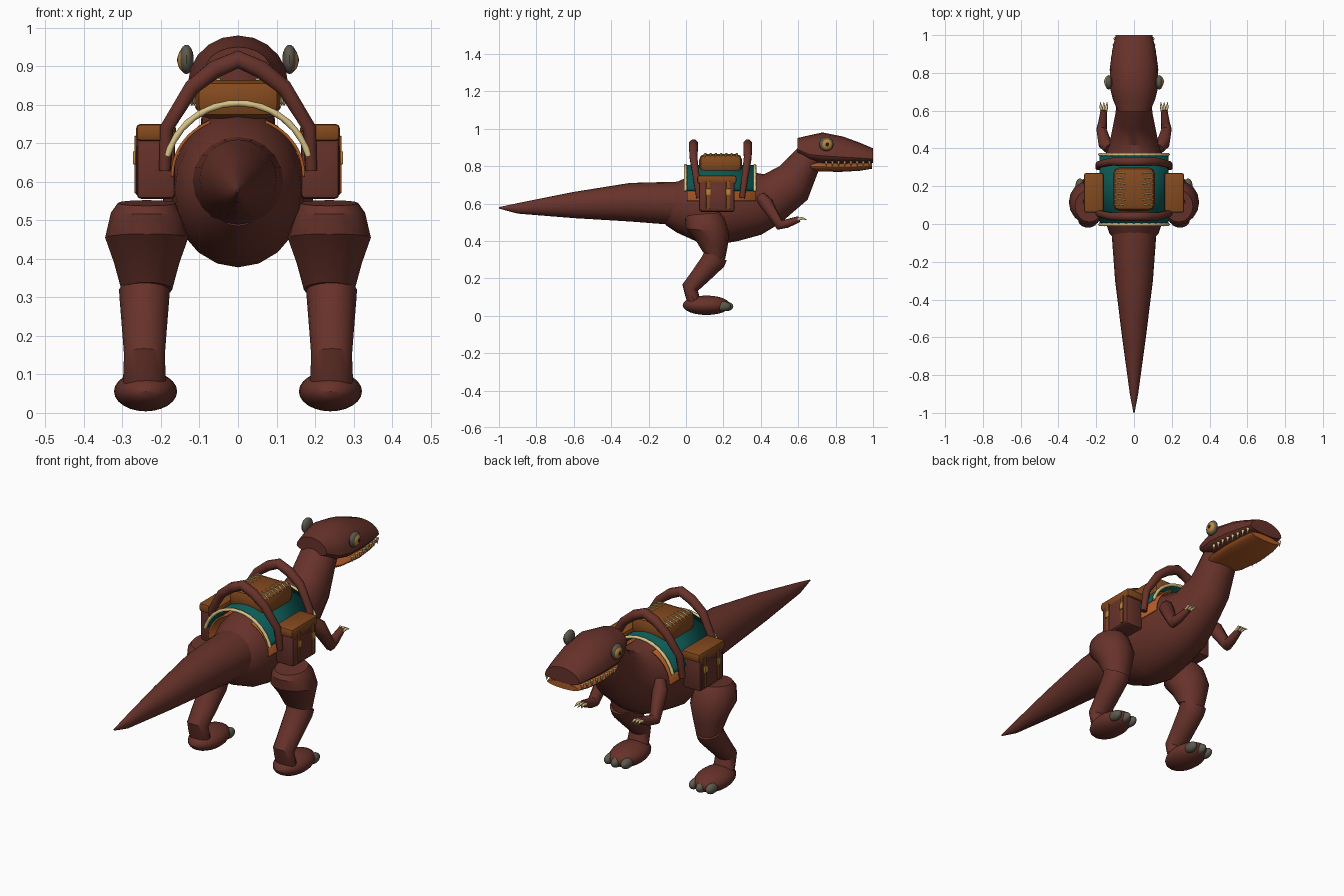
import bpy, bmesh
from math import sin, cos, pi, radians
from mathutils import Vector

cube = bpy.data.objects.get("Cube")
if cube:
    bpy.data.objects.remove(cube, do_unlink=True)


def material(name, r, g, b):
    m = bpy.data.materials.new(name)
    m.use_nodes = True
    m.diffuse_color = (r, g, b, 1)
    m.node_tree.nodes["Principled BSDF"].inputs["Base Color"].default_value = (r, g, b, 1)
    return m


HIDE = material("brown hide", .135, .032, .023)
TAN = material("tan leather", .23, .068, .013)
TEAL = material("teal cloth", .004, .1, .09)
ORANGE = material("orange", .42, .1, .018)
CREAM = material("cream", .68, .54, .24)
GREY = material("grey horn", .11, .1, .075)
AMBER = material("amber", .5, .24, .04)
BLACK = material("black pupil", .01, .01, .01)


def finish(ob, mat, angle=32):
    ob.data.materials.clear()
    ob.data.materials.append(mat)
    bpy.ops.object.select_all(action='DESELECT')
    ob.select_set(True)
    bpy.context.view_layer.objects.active = ob
    bpy.ops.object.shade_smooth_by_angle(angle=radians(angle))
    return ob


def from_bmesh(name, bm, mat):
    bmesh.ops.recalc_face_normals(bm, faces=bm.faces[:])
    me = bpy.data.meshes.new(name)
    bm.to_mesh(me)
    bm.free()
    ob = bpy.data.objects.new(name, me)
    bpy.context.collection.objects.link(ob)
    return finish(ob, mat)


def loft(name, rings, mat, x=0, low=1, n=20):
    """Each ring: y, z, half width, half depth, tilt of the depth axis from z."""
    bm = bmesh.new()
    loops = []
    for y, z, rx, rd, tilt in rings:
        t = radians(tilt)
        loop = []
        for i in range(n):
            a = 2 * pi * i / n
            d = rd * sin(a) * (low if sin(a) < 0 else 1)
            loop.append(bm.verts.new((x + rx * cos(a), y + d * sin(t), z + d * cos(t))))
        loops.append(loop)
    for p, q in zip(loops, loops[1:]):
        for i in range(n):
            j = (i + 1) % n
            bm.faces.new((p[i], p[j], q[j], q[i]))
    bm.faces.new(loops[0])
    bm.faces.new(loops[-1])
    return from_bmesh(name, bm, mat)


def ball(name, loc, size, mat):
    bm = bmesh.new()
    bmesh.ops.create_uvsphere(bm, u_segments=20, v_segments=12, radius=1)
    bmesh.ops.scale(bm, vec=size, verts=bm.verts)
    bmesh.ops.translate(bm, vec=loc, verts=bm.verts)
    return from_bmesh(name, bm, mat)


def box(name, loc, size, mat, bevel=.012):
    bm = bmesh.new()
    bmesh.ops.create_cube(bm, size=1)
    bmesh.ops.scale(bm, vec=size, verts=bm.verts)
    bmesh.ops.translate(bm, vec=loc, verts=bm.verts)
    bmesh.ops.bevel(bm, geom=bm.edges[:], offset=bevel, segments=2, profile=.5, affect='EDGES')
    return from_bmesh(name, bm, mat)


def tube(name, points, radii, mat):
    cu = bpy.data.curves.new(name, 'CURVE')
    cu.dimensions = '3D'
    cu.bevel_depth = 1
    cu.bevel_resolution = 2
    cu.use_fill_caps = True
    sp = cu.splines.new('POLY')
    sp.points.add(len(points) - 1)
    for p, co, r in zip(sp.points, points, radii):
        p.co = (*co, 1)
        p.radius = r
    ob = bpy.data.objects.new(name, cu)
    bpy.context.collection.objects.link(ob)
    bpy.ops.object.select_all(action='DESELECT')
    ob.select_set(True)
    bpy.context.view_layer.objects.active = ob
    bpy.ops.object.convert(target='MESH')
    return finish(bpy.context.object, mat, 50)


def arc(rx, rz, a0, a1, y, z=.618, n=24):
    angles = [radians(a0 + (a1 - a0) * i / n) for i in range(n + 1)]
    return [Vector((rx * cos(a), y, z + rz * sin(a))) for a in angles]


def arch(name, rx, rz, a0, a1, y0, y1, mat):
    bm = bmesh.new()
    p, q = ([bm.verts.new(v) for v in arc(rx, rz, a0, a1, y)] for y in (y0, y1))
    for i in range(len(p) - 1):
        bm.faces.new((p[i], p[i + 1], q[i + 1], q[i]))
    ob = from_bmesh(name, bm, mat)
    mod = ob.modifiers.new("thickness", 'SOLIDIFY')
    mod.thickness = .008
    mod.offset = 0
    return ob


# Body, neck and tail
loft("tail", [(-1, .577, .003, .004, 0), (-.9, .574, .022, .028, 0), (-.6, .592, .063, .07, 0),
              (-.3, .607, .1, .103, 0), (-.03, .6, .12, .117, 0), (.05, .6, .12, .117, 0)], HIDE)
loft("body", [(-.11, .575, .08, .09, 0), (-.05, .58, .13, .135, 0), (.05, .58, .164, .18, 0),
              (.16, .581, .175, .203, 0), (.28, .592, .167, .192, 0), (.38, .6, .148, .168, -8),
              (.46, .625, .123, .138, -18), (.575, .71, .1, .117, -40),
              (.65, .83, .09, .085, -40), (.69, .87, .08, .06, -40)], HIDE)

# Head and jaw
loft("head", [(.595, .89, .085, .06, 0), (.66, .862, .112, .103, 0), (.73, .855, .13, .125, 0),
              (.84, .848, .126, .11, 0), (.93, .843, .113, .082, 0), (1, .838, .097, .057, 0)],
     HIDE, low=.35)
loft("lower_jaw", [(.655, .8, .08, .025, 0), (.7, .798, .1, .026, 0), (.82, .794, .112, .025, 0),
                   (.93, .797, .105, .022, 0), (.995, .802, .09, .016, 0)], ORANGE)

# Saddle cloth with lining and rope edges
arch("cloth_lining", .17, .152, -2, 65, .005, .375, ORANGE)
arch("cloth_lining", .17, .152, 115, 182, .005, .375, ORANGE)
arch("saddle_cloth", .187, .184, 16, 164, 0, .365, TEAL)
for y in (-.003, .368):
    rope = arc(.19, .186, 15, 165, y)
    tube("rope_edge", rope, [.009 if i % 2 else .0075 for i in range(len(rope))], CREAM)

# Seat with stitching
box("seat", (0, .185, .815), (.22, .23, .1), TAN, .032)
for i in range(7):
    y = .1 + i * .028
    for s in (-1, 1):
        tube("seat_stitch", [(s * .045, y, .866), (s * .08, y + .006, .866), (s * .104, y, .85)],
             [.003, .004, .003], CREAM)

# Thick straps that arch over the seat and hold the bags
for top, bottom in ((.04, .07), (.33, .3)):
    half = [(.06, top, .892), (.12, top, .845), (.185, (top + bottom) / 2, .74), (.19, bottom, .63)]
    path = [(-x, y, z) for x, y, z in reversed(half)] + [(0, top, .918)] + half
    tube("strap", path, [.016, .019, .022, .025, .025, .025, .022, .019, .016], HIDE)

for s in (-1, 1):
    # Saddlebags
    box("saddlebag", (s * .213, .165, .648), (.1, .19, .185), HIDE)
    box("bag_lid", (s * .213, .165, .728), (.104, .21, .045), TAN)
    box("bag_pocket", (s * .258, .165, .63), (.014, .17, .13), HIDE, .004)
    for y in (.118, .225):
        box("bag_strap", (s * .264, y, .645), (.01, .02, .15), TAN, .003)
        box("buckle", (s * .269, y, .662), (.008, .026, .034), AMBER, .003)

    # Eyes
    ball("eye_socket", (s * .134, .75, .918), (.019, .038, .038), GREY)
    ball("eye", (s * .142, .753, .916), (.015, .029, .029), AMBER)
    ball("pupil", (s * .154, .755, .916), (.004, .011, .012), BLACK)

    # Teeth along the lip
    for i in range(8):
        y = .75 + i * .033
        x = s * (.121 - max(0, y - .82) * .13)
        tube("tooth", [(x, y, .828), (x, y, .798)], [.009, .001], CREAM)

    # Arms with claws
    tube("arm", [(s * .13, .4, .635), (s * .155, .43, .6), (s * .172, .5, .485),
                 (s * .166, .54, .493), (s * .16, .605, .517)], [.03, .037, .029, .024, .017], HIDE)
    for k in (-1, 0, 1):
        tube("hand_claw", [(s * .16 + k * .011, .598, .515), (s * .16 + k * .016, .622, .522),
                           (s * .16 + k * .018, .646, .512)], [.008, .007, .001], CREAM)

    # Legs: depth axis runs along y, tipped at the knee and ankle
    loft("thigh", [(.095, .545, .075, .085, 85), (.1, .52, .093, .105, 88), (.115, .455, .108, .115, 95),
                   (.135, .39, .085, .09, 103), (.15, .32, .066, .062, 108)], HIDE, x=s * .237, n=16)
    loft("shin", [(.158, .32, .066, .064, 112), (.145, .29, .064, .065, 115), (.08, .215, .058, .053, 118),
                  (.022, .15, .053, .045, 112), (.035, .1, .055, .04, 100),
                  (.05, .06, .055, .04, 90)], HIDE, x=s * .243, n=16)
    ball("foot", (s * .24, .11, .056), (.082, .128, .052), HIDE)
    for k in (-1, 0, 1):
        ball("toe_claw", (s * .24 + k * .047, .213 - abs(k) * .012, .05), (.023, .04, .026), GREY)
